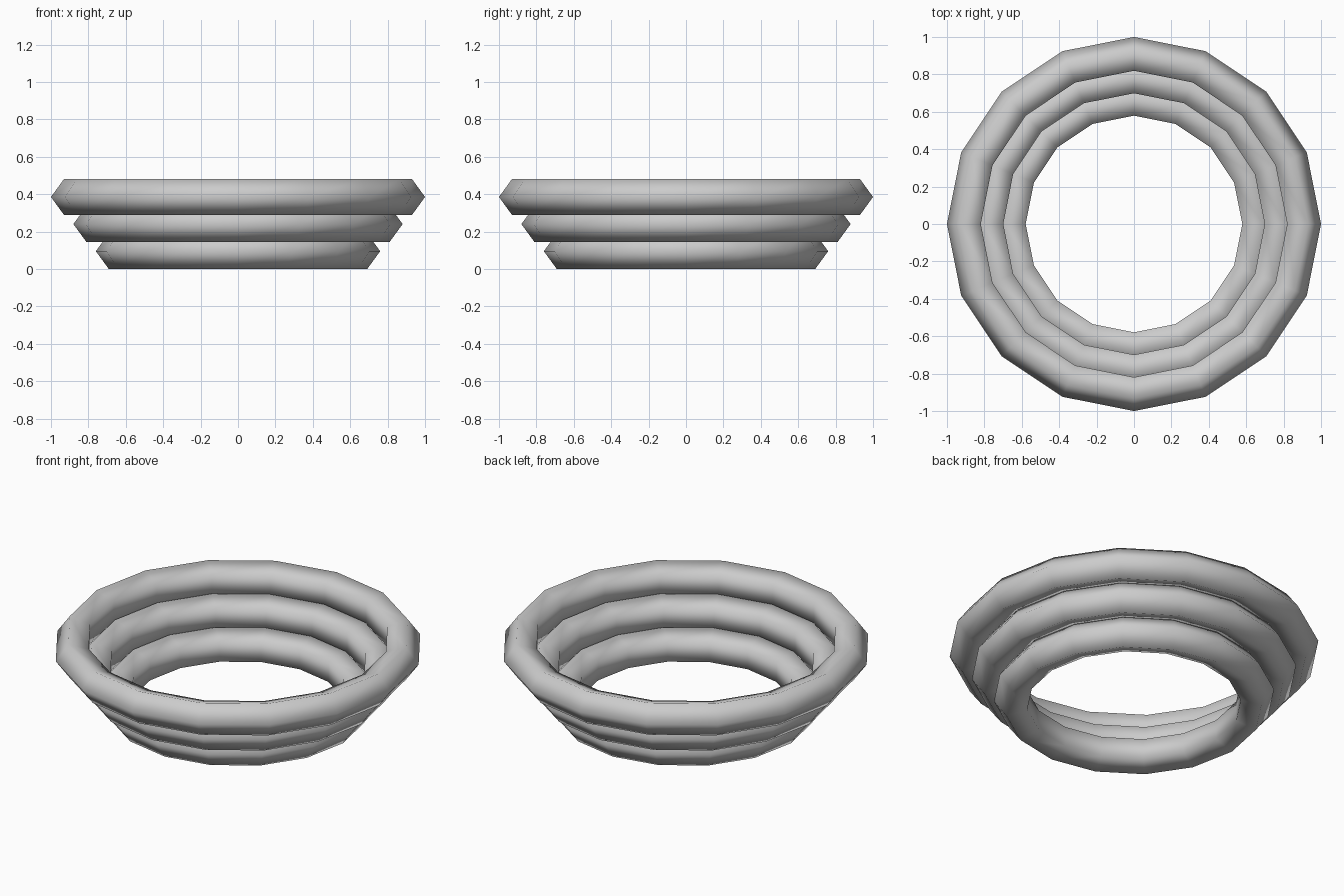
import bpy

cube = bpy.data.objects.get("Cube")
if cube:
    bpy.data.objects.remove(cube, do_unlink=True)

# Single plain grey
grey = bpy.data.materials.new("light_grey")
grey.use_nodes = True
colour = (0.6, 0.6, 0.6, 1)
grey.diffuse_color = colour
grey.node_tree.nodes["Principled BSDF"].inputs["Base Color"].default_value = colour

TUBE = 0.1           # circumradius of the five-sided tube
BASE_HEIGHT = 0.095  # lowest ring rests on the ground


def add_ring(name, radius, height):
    bpy.ops.mesh.primitive_torus_add(
        major_segments=16, minor_segments=5,
        major_radius=radius, minor_radius=TUBE,
        location=(0, 0, height))
    ring = bpy.context.object
    ring.name = name
    ring.data.materials.append(grey)
    bpy.ops.object.shade_smooth()


# Stacked rings, widening upwards
for i, name in enumerate(("bottom_ring", "middle_ring", "top_ring")):
    add_ring(name, 0.66 + 0.12 * i, BASE_HEIGHT + 0.145 * i)
